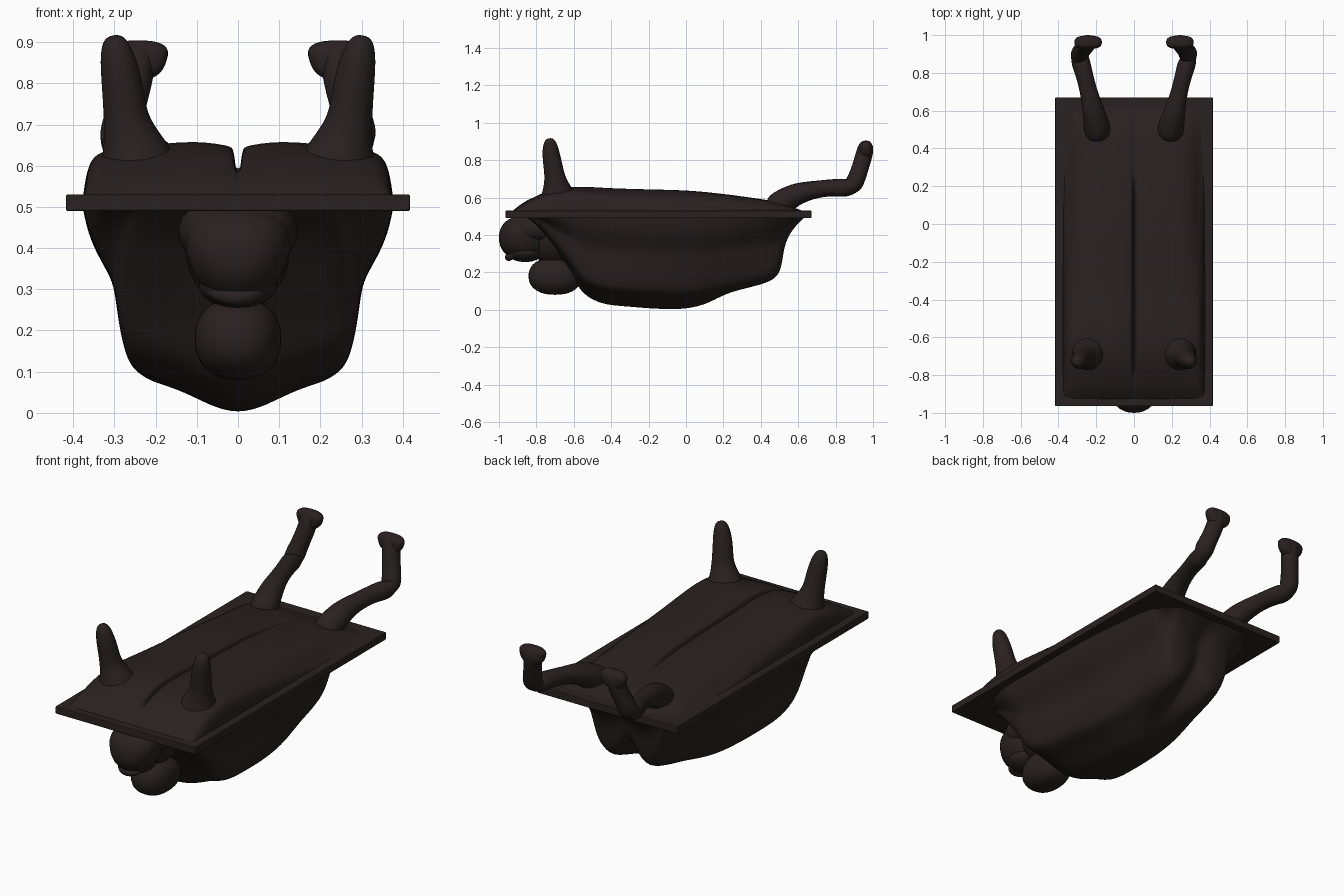
import bpy, bmesh, math
from mathutils import Vector

cube = bpy.data.objects.get("Cube")
if cube:
    bpy.data.objects.remove(cube)

COLOUR = (0.023, 0.015, 0.015, 1)
mat = bpy.data.materials.new("dark brown")
mat.use_nodes = True
mat.diffuse_color = COLOUR
shader = mat.node_tree.nodes["Principled BSDF"]
shader.inputs["Base Color"].default_value = COLOUR
shader.inputs["Roughness"].default_value = 0.7


def finish(name, bm, levels=0, smooth=True):
    mesh = bpy.data.meshes.new(name)
    bm.to_mesh(mesh)
    bm.free()
    mesh.materials.append(mat)
    for p in mesh.polygons:
        p.use_smooth = smooth
    obj = bpy.data.objects.new(name, mesh)
    bpy.context.collection.objects.link(obj)
    if levels:
        sub = obj.modifiers.new("smooth", "SUBSURF")
        sub.levels = sub.render_levels = levels
    return obj


def loft(name, rings, closed, levels=2):
    """Skin a list of equal-length point rows."""
    bm = bmesh.new()
    rows = [[bm.verts.new(p) for p in ring] for ring in rings]
    n = len(rows[0])
    for a, b in zip(rows, rows[1:]):
        for j in range(n if closed else n - 1):
            k = (j + 1) % n
            bm.faces.new((a[j], a[k], b[k], b[j]))
    if closed:
        bm.faces.new(rows[0][::-1])
        bm.faces.new(rows[-1])
        bmesh.ops.recalc_face_normals(bm, faces=bm.faces[:])
    return finish(name, bm, levels)


def tube(name, path, side):
    """Tapered limb; each path entry is x, y, z, radius."""
    pts = [Vector((side * x, y, z)) for x, y, z, r in path]
    rings = []
    for i, p in enumerate(pts):
        d = (pts[min(i + 1, len(pts) - 1)] - pts[max(i - 1, 0)]).normalized()
        u = d.cross(Vector((0.3, 0.5, 0.1))).normalized()
        v = d.cross(u)
        r = path[i][3]
        rings.append([p + r * (u * math.cos(a) + v * math.sin(a))
                      for a in (math.tau * k / 10 for k in range(10))])
    return loft(name, rings, True)


def ball(name, loc, size, taper=0.0, power=1.0):
    """Ellipsoid, narrower below by taper, boxier as power drops below one."""
    bm = bmesh.new()
    bmesh.ops.create_uvsphere(bm, u_segments=32, v_segments=20, radius=1)
    for v in bm.verts:
        c = [math.copysign(abs(t) ** power, t) for t in v.co]
        s = 1 + taper * c[2]
        v.co = Vector((loc[0] + c[0] * size[0] * s, loc[1] + c[1] * size[1],
                       loc[2] + c[2] * size[2]))
    return finish(name, bm)


def mirrored(half):
    return half + [(-x, f) for x, f in half[-2::-1]]


# Flat board around the waistline
bm = bmesh.new()
bmesh.ops.create_cube(bm, size=1)
for v in bm.verts:
    v.co = Vector((v.co.x * 0.835, v.co.y * 1.635 - 0.147, v.co.z * 0.04 + 0.51))
board = finish("board", bm, smooth=False)
bev = board.modifiers.new("edge", "BEVEL")
bev.width, bev.segments = 0.004, 2

# Belly below the board: y, half width, lowest z, cleft strength
belly = [(-0.86, 0.30, 0.50, 0), (-0.77, 0.34, 0.42, 0), (-0.68, 0.365, 0.29, 0),
         (-0.60, 0.378, 0.17, 0), (-0.56, 0.38, 0.08, 0), (-0.45, 0.38, 0.02, 0),
         (-0.32, 0.38, 0.012, 0), (-0.13, 0.38, -0.006, 0), (0.07, 0.375, -0.002, 0),
         (0.22, 0.365, 0.05, 0.1), (0.34, 0.355, 0.085, 0.25), (0.45, 0.345, 0.125, 0.4),
         (0.51, 0.335, 0.18, 0.5), (0.52, 0.33, 0.32, 0.5), (0.56, 0.32, 0.42, 0.4),
         (0.65, 0.31, 0.51, 0)]
section = mirrored([(1, 0), (0.96, 0.16), (0.88, 0.28), (0.80, 0.39), (0.78, 0.5),
                    (0.76, 0.62), (0.72, 0.76), (0.66, 0.84), (0.42, 0.88),
                    (0.2, 0.96), (0, 1)])
rings = []
for y, w, low, cleft in belly:
    ring = []
    for x, f in section:
        a = abs(x)
        lobe = f * (1 - cleft * max(0, 1 - a / 0.3))
        if a < 0.7:
            lobe += cleft * 0.25 * math.exp(-((a - 0.42) / 0.2) ** 2)
        # haunches draw in under the board, flanks narrow behind the chest
        tuck = 1 - 0.35 * cleft * math.sin(math.pi * min(f, 0.5))
        flank = min(max(y + 0.35, 0), 0.5, max(0.75 - y, 0))
        tuck *= 1 - 0.35 * flank * min(1, max(0, (f - 0.3) / 0.5))
        ring.append((x * w * tuck, y, 0.515 - (0.515 - low) * min(lobe, 1)))
    rings.append(ring)
loft("belly", rings, False)

# Back above the board: y, height, groove depth
back = [(-0.94, 0.0, 0), (-0.87, 0.06, 0), (-0.80, 0.09, 0), (-0.75, 0.118, 1),
        (-0.6, 0.15, 1), (-0.4, 0.13, 1), (0, 0.125, 1), (0.15, 0.108, 0.8),
        (0.24, 0.098, 0), (0.4, 0.075, 0), (0.5, 0.06, 0), (0.65, 0.0, 0)]
across = [(0.377, 0), (0.367, 0.55), (0.345, 0.82), (0.29, 0.88), (0.17, 0.97),
          (0.09, 1), (0.02, 0.92), (0.010, 0.88), (0.004, 0.85), (0, 0.83)]
rings = []
for y, h, groove in back:
    front = min(1, max(0.25, 0.5 - y))
    ring = []
    for x, f in mirrored(across)[::-1]:
        if abs(x) > 0.3:
            f *= front
        z = 0.518 + h * f
        if abs(x) < 0.008:
            z -= groove * max(0, z - 0.575)
        ring.append((x, y, z))
    rings.append(ring)
loft("back", rings, False)

# Head, lip and jaw hanging under the front edge
ball("head", (0, -0.865, 0.385), (0.125, 0.135, 0.118), 0.2, 0.9)
ball("brow", (0, -0.80, 0.44), (0.145, 0.15, 0.09), 0, 0.9)
ball("muzzle", (0, -0.86, 0.31), (0.095, 0.10, 0.055))
ball("neck", (0, -0.70, 0.37), (0.125, 0.14, 0.13), 0.2)
ball("jaw", (0, -0.70, 0.18), (0.105, 0.142, 0.1), 0, 0.88)
lip = []
for i in range(9):
    a = math.pi * (i / 8 - 0.5)
    lip.append((0.075 * math.sin(a), -0.865 - 0.085 * math.cos(a),
                0.31 - 0.03 * math.cos(a), 0.008 + 0.014 * math.cos(a)))
tube("lip", lip, 1)

# Paired limbs
for label, s in (("left", 1), ("right", -1)):
    tube(label + "_front_leg",
         [(0.24, -0.68, 0.575, 0.12), (0.25, -0.69, 0.64, 0.083),
          (0.270, -0.70, 0.70, 0.060), (0.276, -0.708, 0.75, 0.055),
          (0.283, -0.718, 0.81, 0.052), (0.292, -0.725, 0.86, 0.046),
          (0.300, -0.728, 0.90, 0.034), (0.303, -0.73, 0.917, 0.016)], s)
    tube(label + "_hind_leg",
         [(0.185, 0.45, 0.53, 0.078), (0.20, 0.53, 0.585, 0.073), (0.215, 0.60, 0.625, 0.062),
          (0.24, 0.70, 0.645, 0.048), (0.265, 0.80, 0.655, 0.048),
          (0.285, 0.865, 0.65, 0.056), (0.289, 0.895, 0.665, 0.056),
          (0.280, 0.915, 0.71, 0.050), (0.265, 0.932, 0.76, 0.048),
          (0.250, 0.95, 0.82, 0.049), (0.243, 0.962, 0.87, 0.046),
          (0.24, 0.966, 0.895, 0.032)], s)
    ball(label + "_hind_foot", (s * 0.243, 0.962, 0.856), (0.07, 0.036, 0.048), 0.2, 0.75)
